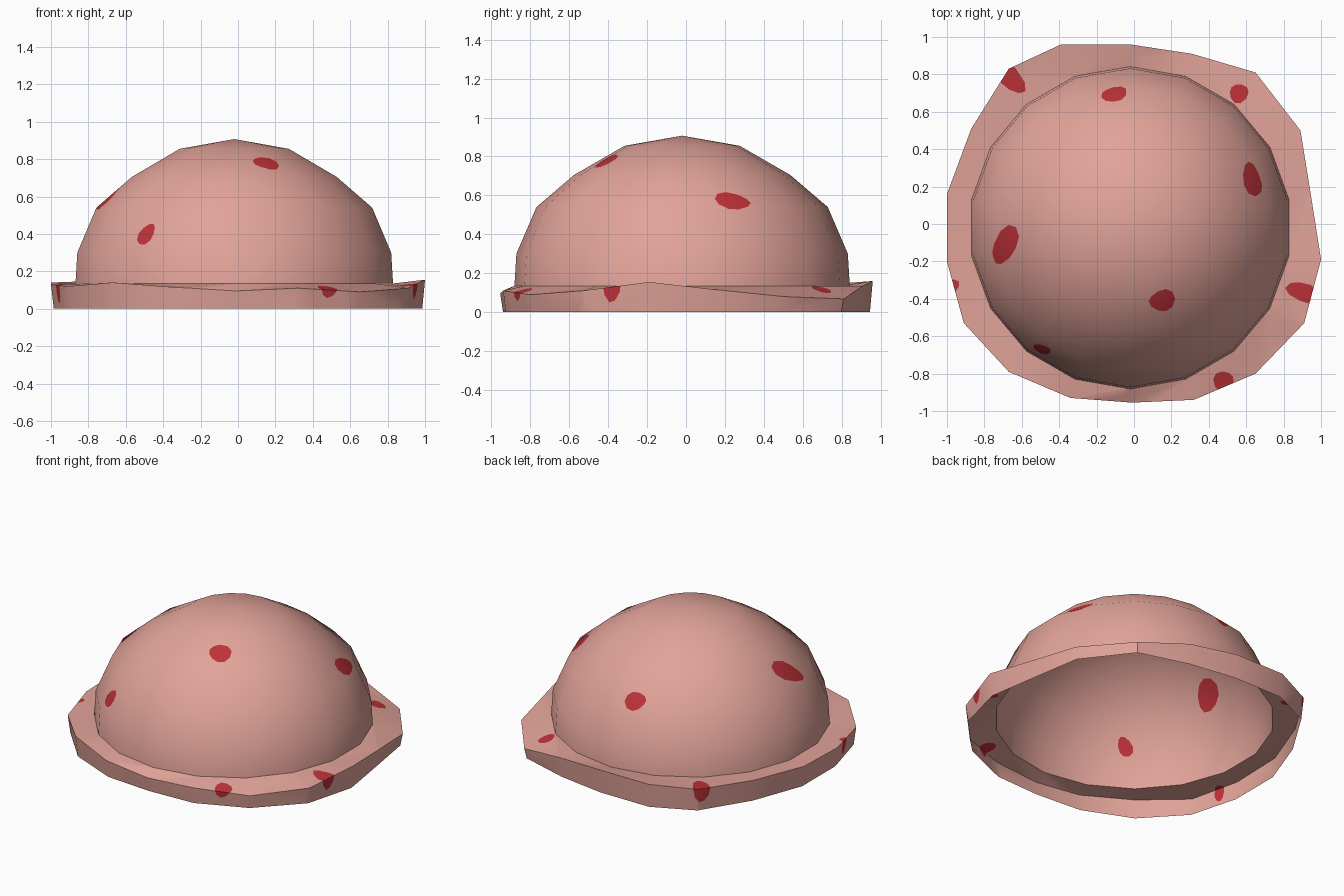
import bpy, bmesh, math
from mathutils import Vector

if "Cube" in bpy.data.objects:
    bpy.data.objects.remove(bpy.data.objects["Cube"])

C = Vector((-0.02, -0.02, 0.0))      # dome axis
N = 18                               # sides


def material(name, rgb):
    m = bpy.data.materials.new(name)
    m.diffuse_color = (*rgb, 1)
    m.use_nodes = True
    m.node_tree.nodes["Principled BSDF"].inputs["Base Color"].default_value = m.diffuse_color
    return m


PINK = material("pink_skin", (0.76, 0.37, 0.32))
RED = material("red_spot", (0.52, 0.032, 0.042))


def ring(bm, r, z):
    return [bm.verts.new((C.x + r * math.cos(math.radians(90 + 20 * i)),
                          C.y + r * math.sin(math.radians(90 + 20 * i)), z)) for i in range(N)]


def bridge(bm, lower, upper):
    for i in range(N):
        j = (i + 1) % N
        bm.faces.new((lower[i], lower[j], upper[j], upper[i]))


def cut_spot(bm, pos, axis, a, b, tilt):
    """Cut an egg-shaped patch into the surface along axis and colour it red."""
    pos, n = Vector(pos), Vector(axis).normalized()
    u = Vector((0, 0, 1)).cross(n).normalized()
    v = n.cross(u)
    t = math.radians(tilt)
    pts = []
    for k in range(10):
        w = math.tau * k / 10
        p = a * math.cos(w)
        q = b * math.sin(w) * (1 - 0.22 * math.cos(w))
        pts.append(pos + u * (p * math.cos(t) - q * math.sin(t)) + v * (p * math.sin(t) + q * math.cos(t)))
    bm.normal_update()
    inside = [f for f in bm.faces if f.normal.dot(n) > 0.1]
    for k in range(10):
        p, q = pts[k], pts[(k + 1) % 10]
        out = (q - p).cross(n).normalized()
        geom = set(inside)
        for f in inside:
            geom.update(f.edges)
            geom.update(f.verts)
        res = bmesh.ops.bisect_plane(bm, geom=list(geom), dist=1e-6, plane_co=p, plane_no=out)
        faces = {g for g in res["geom"] if isinstance(g, bmesh.types.BMFace)}
        faces.update(f for f in inside if f.is_valid)
        inside = [f for f in faces if (f.calc_center_median() - p).dot(out) < 0]
    for f in inside:
        f.material_index = 1


def finish(bm, name, angle=None):
    me = bpy.data.meshes.new(name)
    bm.to_mesh(me)
    bm.free()
    me.materials.append(PINK)
    me.materials.append(RED)
    ob = bpy.data.objects.new(name, me)
    bpy.context.collection.objects.link(ob)
    if angle:
        bpy.ops.object.select_all(action='DESELECT')
        ob.select_set(True)
        bpy.context.view_layer.objects.active = ob
        bpy.ops.object.shade_smooth_by_angle(angle=math.radians(angle))
    return ob


# Dome: open half ball of 18 sides
bm = bmesh.new()
rings = [ring(bm, r, z) for r, z in
         [(0.862, 0.135), (0.852, 0.30), (0.749, 0.54), (0.556, 0.705), (0.296, 0.855)]]
for lo, hi in zip(rings, rings[1:]):
    bridge(bm, lo, hi)
tip = bm.verts.new((C.x, C.y, 0.907))
for i in range(N):
    bm.faces.new((rings[-1][i], rings[-1][(i + 1) % N], tip))
for pos, a, b, tilt in [((-0.11, 0.71, 0.56), 0.07, 0.06, 15),
                        ((0.63, 0.24, 0.57), 0.095, 0.062, -12),
                        ((-0.66, -0.11, 0.57), 0.125, 0.07, -45),
                        ((0.15, -0.41, 0.78), 0.072, 0.065, 160),
                        ((-0.49, -0.67, 0.40), 0.066, 0.044, 65)]:
    cut_spot(bm, pos, Vector(pos) - C - Vector((0, 0, 0.05)), a, b, tilt)
dome = finish(bm, "dome")
dome.data.shade_smooth()
# round normals so the cut spots do not disturb the smooth shading
dome.data.normals_split_custom_set_from_vertices(
    [(v.co - C - Vector((0, 0, 0.06))).normalized() for v in dome.data.vertices])

# Brim: uneven outer edge, starting at the back and going round by the left
edge = [(-0.02, 0.96, 0.16), (-0.39, 0.96, 0.16), (-0.67, 0.83, 0.15), (-0.87, 0.51, 0.145),
        (-1.0, 0.16, 0.14), (-1.0, -0.20, 0.13), (-0.91, -0.53, 0.12), (-0.67, -0.79, 0.14),
        (-0.34, -0.93, 0.115), (-0.01, -0.955, 0.095), (0.32, -0.94, 0.11), (0.65, -0.80, 0.09),
        (0.91, -0.53, 0.11), (1.0, -0.19, 0.155), (0.945, 0.16, 0.115), (0.89, 0.50, 0.08),
        (0.65, 0.81, 0.068), (0.31, 0.91, 0.135)]
bm = bmesh.new()
bottom = [bm.verts.new((x * 0.985, y * 0.985, 0)) for x, y, z in edge]
top = [bm.verts.new(p) for p in edge]
inner = ring(bm, 0.862, 0.135)
bridge(bm, bottom, top)
bridge(bm, top, inner)
bmesh.ops.triangulate(bm, faces=bm.faces[:])
for pos, up, a, b in [((-0.67, 0.79, 0.145), 0.9, 0.055, 0.075),
                      ((0.56, 0.70, 0.12), 4.0, 0.05, 0.055),
                      ((0.92, -0.37, 0.13), 0.9, 0.05, 0.075),
                      ((0.48, -0.84, 0.105), 0.9, 0.055, 0.05),
                      ((-0.965, -0.33, 0.10), 0.9, 0.037, 0.045)]:
    out = Vector((pos[0], pos[1], 0)).normalized()
    cut_spot(bm, pos, out + Vector((0, 0, up)), a, b, 0)
finish(bm, "brim", 35)
